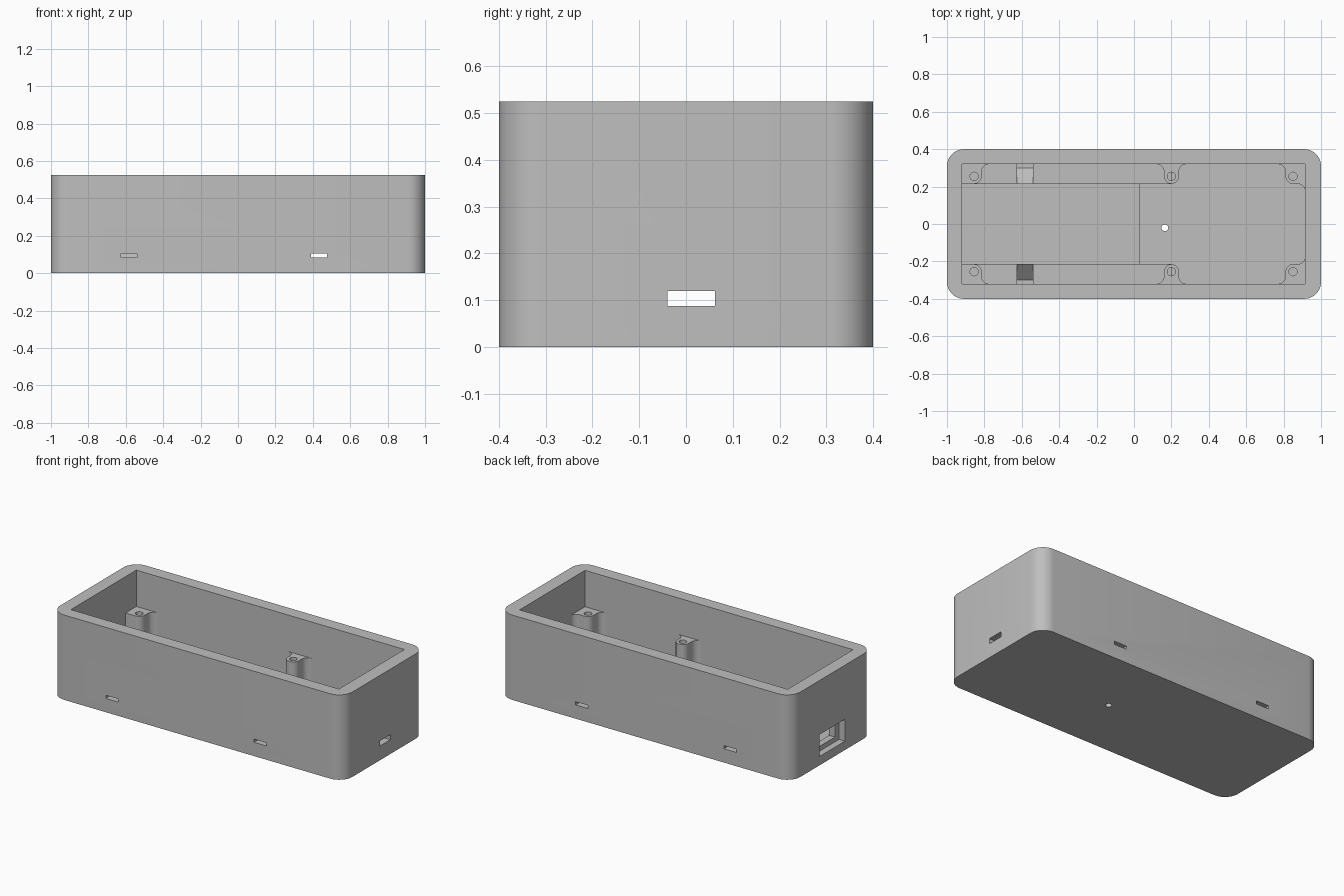
import bpy, bmesh
from math import cos, sin, radians

cube = bpy.data.objects.get("Cube")
if cube:
    bpy.data.objects.remove(cube, do_unlink=True)

grey = bpy.data.materials.new("plain grey")
grey.use_nodes = True
grey.diffuse_color = (0.52, 0.52, 0.52, 1)
grey.node_tree.nodes["Principled BSDF"].inputs["Base Color"].default_value = (0.52, 0.52, 0.52, 1)

HEIGHT, POST_TOP, LEDGE_TOP = 0.525, 0.30, 0.16
LEFT_FLOOR, RIGHT_FLOOR = 0.08, 0.06
X0, X1, WALL_Y, LEDGE_Y = -0.92, 0.915, 0.32, 0.215


def arc(cx, cy, r, a0, a1, n=8):
    steps = [radians(a0 + (a1 - a0) * i / n) for i in range(n + 1)]
    return [(cx + r * cos(a), cy + r * sin(a)) for a in steps]


def extrude(name, outline, lo, hi, axis="z"):
    """Extrude an outline along z (points are x, y) or along x (points are y, z)."""
    place = (lambda p, t: (p[0], p[1], t)) if axis == "z" else (lambda p, t: (t, p[0], p[1]))
    bm = bmesh.new()
    low = [bm.verts.new(place(p, lo)) for p in outline]
    high = [bm.verts.new(place(p, hi)) for p in outline]
    bm.faces.new(low)
    bm.faces.new(high)
    n = len(outline)
    for i in range(n):
        j = (i + 1) % n
        bm.faces.new((low[i], low[j], high[j], high[i]))
    bmesh.ops.recalc_face_normals(bm, faces=bm.faces)
    mesh = bpy.data.meshes.new(name)
    bm.to_mesh(mesh)
    bm.free()
    obj = bpy.data.objects.new(name, mesh)
    bpy.context.collection.objects.link(obj)
    mesh.materials.append(grey)
    return obj


def box(name, x0, x1, y0, y1, z0, z1):
    return extrude(name, [(x0, y0), (x1, y0), (x1, y1), (x0, y1)], z0, z1)


def activate(obj):
    bpy.ops.object.select_all(action="DESELECT")
    obj.select_set(True)
    bpy.context.view_layer.objects.active = obj


def cut(obj, *cutters):
    activate(obj)
    for cutter in cutters:
        mod = obj.modifiers.new("cut", "BOOLEAN")
        mod.operation, mod.solver, mod.object = "DIFFERENCE", "EXACT", cutter
        bpy.ops.object.modifier_apply(modifier=mod.name)
        bpy.data.objects.remove(cutter, do_unlink=True)


def smooth(obj):
    activate(obj)
    bpy.ops.object.shade_smooth_by_angle(angle=radians(30))


def mirror_y(obj):
    mod = obj.modifiers.new("mirror", "MIRROR")
    mod.use_axis = (False, True, False)


# Shell: rounded block, hollowed, with slots, port and drain hole
r = 0.09
outline = (arc(1 - r, 0.4 - r, r, 0, 90) + arc(r - 1, 0.4 - r, r, 90, 180)
           + arc(r - 1, r - 0.4, r, 180, 270) + arc(1 - r, r - 0.4, r, 270, 360))
shell = extrude("shell", outline, 0, HEIGHT)
cut(shell,
    box("cavity", X0, X1, -WALL_Y, WALL_Y, LEFT_FLOOR, 1),
    box("right_floor_step", 0.03, X1, -WALL_Y, WALL_Y, RIGHT_FLOOR, 0.3),
    box("port_recess", -1.1, -0.96, -0.125, 0.125, 0.055, 0.19),
    box("port_opening", -1.1, -0.9, -0.085, 0.085, 0.085, 0.16),
    box("end_slot", 0.9, 1.1, -0.04, 0.062, 0.088, 0.12),
    extrude("floor_hole", arc(0.165, -0.02, 0.018, 0, 345, 23), -0.1, 0.2))
for x in (-0.582, 0.432):
    for side in (-1, 1):
        y0, y1 = sorted((side * 0.3, side * 0.5))
        cut(shell, box("side_slot", x - 0.043, x + 0.043, y0, y1, 0.085, 0.105))
smooth(shell)

# Side ledges with a ramp down to the slot, mirrored front and back
back = WALL_Y + 0.01
ledge = [(LEDGE_Y, 0.05), (back, 0.05), (back, LEDGE_TOP), (LEDGE_Y, LEDGE_TOP)]
ramp = [(LEDGE_Y, 0.05), (WALL_Y, 0.05), (WALL_Y, 0.085), (0.3, 0.085), (LEDGE_Y, LEDGE_TOP)]
for name, shape, lo, hi in (("ledge_end", ledge, X0 - 0.01, -0.625),
                            ("slot_ramp", ramp, -0.625, -0.54),
                            ("ledge_long", ledge, -0.54, 0.2)):
    mirror_y(extrude(name, shape, lo, hi, "x"))

# Screw posts: rounded noses blended into the walls, mirrored front and back
R, PY = 0.04, 0.255


def flank(x, side):
    """Nose quarter and wall fillet on one side of a post, from nose to wall."""
    nose = [(x + side * a, b) for a, b in arc(0, PY, R, 270, 360)]
    fillet = [(x + side * a, b) for a, b in arc(2 * R, WALL_Y - R, R, 180, 90)]
    return nose + fillet + [(x + side * 2 * R, back)]


left = [(X0 - 0.01, back), (X0 - 0.01, LEDGE_Y)] + flank(-0.855, 1)
middle = flank(0.2, -1)[::-1] + flank(0.2, 1)[1:]
right = (flank(0.85, -1)[::-1] + arc(X1 - R, LEDGE_Y - R, R, 90, 0)
         + [(X1 + 0.01, LEDGE_Y - R), (X1 + 0.01, back)])
for name, shape, x in (("left_post", left, -0.855), ("middle_post", middle, 0.2),
                       ("right_post", right, 0.85)):
    post = extrude(name, shape, 0.05, POST_TOP)
    cut(post, extrude("screw_hole", arc(x, PY, 0.022, 0, 345, 23), 0.15, 0.4))
    smooth(post)
    mirror_y(post)
